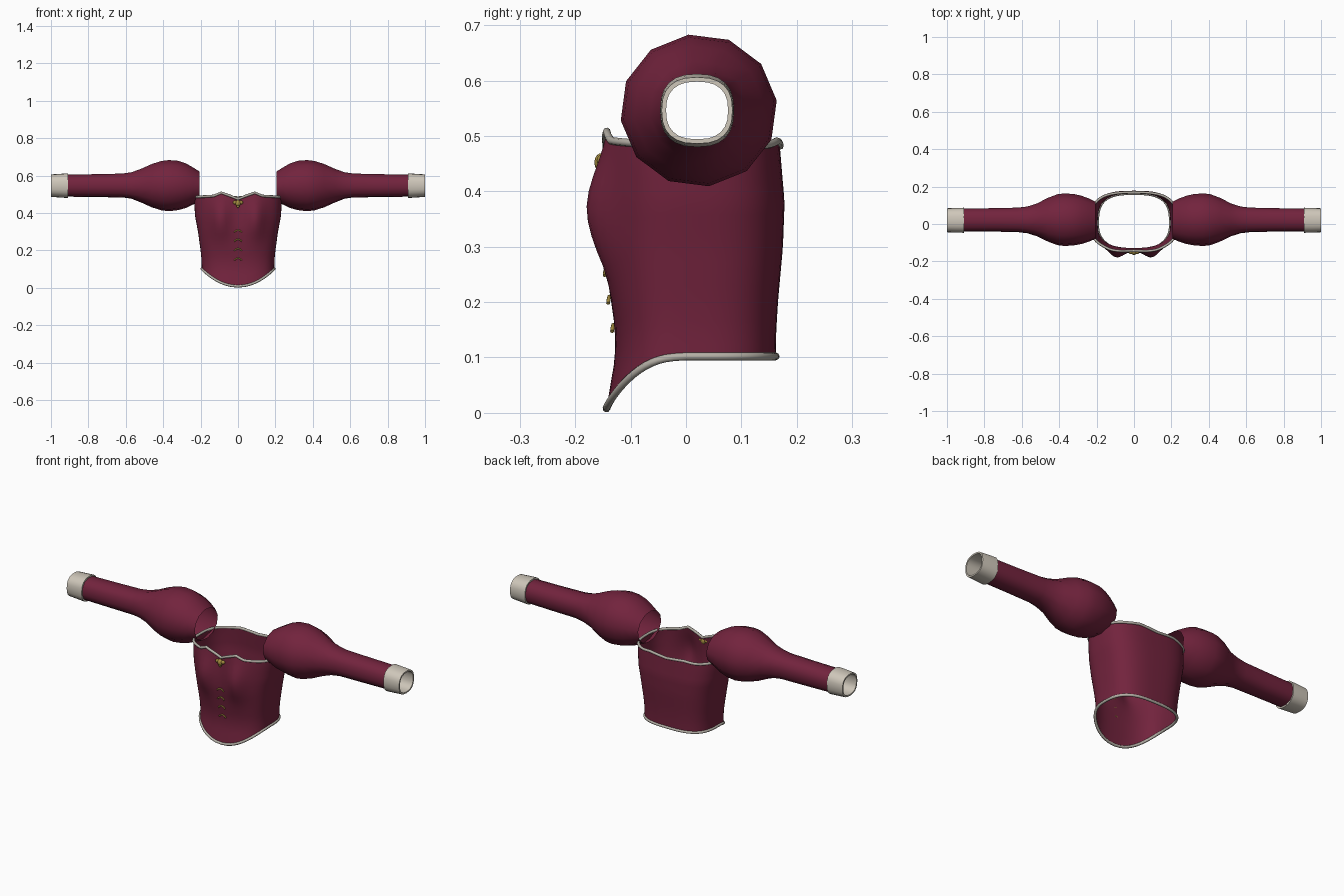
import bpy, bmesh, math
from mathutils import Vector

if "Cube" in bpy.data.objects:
    bpy.data.objects.remove(bpy.data.objects["Cube"])


def material(name, r, g, b):
    m = bpy.data.materials.new(name)
    m.use_nodes = True
    m.diffuse_color = (r, g, b, 1)
    bsdf = m.node_tree.nodes["Principled BSDF"]
    bsdf.inputs["Base Color"].default_value = (r, g, b, 1)
    bsdf.inputs["Roughness"].default_value = 0.7
    return m


CLOTH = material("burgundy cloth", 0.17, 0.017, 0.047)
IVORY = material("ivory cuff", 0.62, 0.57, 0.49)
SILVER = material("pale trim", 0.46, 0.43, 0.38)
GOLD = material("gold", 0.37, 0.26, 0.05)


def interp(table, t):
    """Linear lookup of the columns after the first in a small table."""
    if t <= table[0][0]:
        return table[0][1:]
    for a, b in zip(table, table[1:]):
        if t <= b[0]:
            k = (t - a[0]) / (b[0] - a[0])
            return tuple(p + (q - p) * k for p, q in zip(a[1:], b[1:]))
    return table[-1][1:]


def signed_pow(v, p):
    return math.copysign(abs(v) ** p, v)


def loft(name, rings, mat, angle, wrap=False):
    """Skin a list of closed rings of equal length."""
    n = len(rings[0])
    bm = bmesh.new()
    rows = [[bm.verts.new(p) for p in ring] for ring in rings]
    pairs = list(zip(rows, rows[1:] + rows[:1])) if wrap else list(zip(rows, rows[1:]))
    for a, b in pairs:
        for i in range(n):
            j = (i + 1) % n
            bm.faces.new((a[i], a[j], b[j], b[i]))
    bmesh.ops.recalc_face_normals(bm, faces=bm.faces)
    return finish(name, bm, mat, angle)


def finish(name, bm, mat, angle):
    mesh = bpy.data.meshes.new(name)
    bm.to_mesh(mesh)
    bm.free()
    mesh.materials.append(mat)
    mesh.shade_smooth()
    mesh.set_sharp_from_angle(angle=math.radians(angle))
    ob = bpy.data.objects.new(name, mesh)
    bpy.context.collection.objects.link(ob)
    return ob


def tube(name, points, radius, mat, closed=False):
    cu = bpy.data.curves.new(name, "CURVE")
    cu.dimensions = "3D"
    cu.bevel_depth = radius
    cu.bevel_resolution = 2
    cu.use_fill_caps = True
    sp = cu.splines.new("POLY")
    sp.points.add(len(points) - 1)
    for p, co in zip(sp.points, points):
        p.co = (*co, 1)
    sp.use_cyclic_u = closed
    cu.materials.append(mat)
    ob = bpy.data.objects.new(name, cu)
    bpy.context.collection.objects.link(ob)
    return ob


# Bodice: height, half width, front depth, back depth
BODY = [(0.0, 0.197, 0.145, 0.162), (0.1, 0.194, 0.128, 0.162), (0.15, 0.195, 0.128, 0.163),
        (0.2, 0.2, 0.135, 0.166), (0.3, 0.214, 0.147, 0.175), (0.38, 0.229, 0.146, 0.178),
        (0.45, 0.234, 0.144, 0.172), (0.5, 0.232, 0.142, 0.168)]
RIM_FRONT = [(0.0, 0.474), (0.03, 0.487), (0.09, 0.508), (0.13, 0.491), (0.235, 0.485)]
RIM_BACK = [(0.0, 0.482), (0.1, 0.491), (0.16, 0.484), (0.235, 0.485)]


def body_point(ang, z):
    w, front, back = interp(BODY, z)
    c, s = math.cos(ang), math.sin(ang)
    n = 2.6 if s < 0 else 3.0
    x = w * signed_pow(c, 2 / n)
    y = (front if s < 0 else back) * signed_pow(s, 2 / n)
    if s < 0:  # bust fullness on either side of the centre
        y -= 0.039 * math.exp(-((abs(x) - 0.095) / 0.05) ** 2 - ((z - 0.37) / 0.1) ** 2)
    return Vector((x, y, z))


def rim_z(ang):
    x = abs(body_point(ang, 0.48).x)
    return interp(RIM_FRONT if math.sin(ang) < 0 else RIM_BACK, x)[0]


def hem_z(ang):
    if math.sin(ang) >= 0:
        return 0.102
    x = body_point(ang, 0.06).x
    return 0.102 - 0.094 * max(0, 1 - (x / 0.196) ** 2)


SIDES, ROWS = 64, 18
angles = [math.tau * i / SIDES for i in range(SIDES)]
rings = []
for r in range(ROWS + 1):
    t = r / ROWS
    rings.append([body_point(a, hem_z(a) * (1 - t) + rim_z(a) * t) for a in angles])
loft("bodice", rings, CLOTH, 50)
tube("hem_trim", rings[0], 0.007, SILVER, True)
tube("neckline_trim", rings[-1], 0.007, SILVER, True)

# Sleeves: distance out, half depth, half height, centre y, centre z
SLEEVE = [(0.205, 0.1, 0.082, 0.02, 0.54), (0.24, 0.116, 0.1, 0.021, 0.544),
          (0.28, 0.13, 0.121, 0.022, 0.546), (0.32, 0.138, 0.133, 0.023, 0.547),
          (0.37, 0.142, 0.138, 0.023, 0.546), (0.41, 0.137, 0.133, 0.023, 0.546),
          (0.46, 0.118, 0.117, 0.023, 0.546), (0.52, 0.088, 0.09, 0.022, 0.546),
          (0.57, 0.072, 0.071, 0.022, 0.547), (0.62, 0.066, 0.064, 0.022, 0.547),
          (0.75, 0.063, 0.062, 0.022, 0.546), (0.92, 0.062, 0.059, 0.021, 0.546)]
# Cuff outer wall, then back along the inner wall
CUFF = [(0.908, 0.067, 0.066, 0.02, 0.546), (0.955, 0.066, 0.063, 0.02, 0.546),
        (1.0, 0.064, 0.06, 0.02, 0.546), (1.0, 0.056, 0.052, 0.02, 0.546),
        (0.908, 0.058, 0.055, 0.02, 0.546)]


def oval(x, hy, hz, cy, cz, n, sides, turn):
    out = []
    for i in range(sides):
        a = math.tau * (i + turn) / sides
        out.append((x, cy + hy * signed_pow(math.cos(a), 2 / n),
                    cz + hz * signed_pow(math.sin(a), 2 / n)))
    return out


for label, side in (("left", 1), ("right", -1)):
    arm = [oval(side * x, hy, hz, cy, cz, 2.0 if x < 0.55 else 2.4, 12, 0.25)
           for x, hy, hz, cy, cz in SLEEVE]
    loft(label + "_sleeve", arm, CLOTH, 38)
    cuff = [oval(side * x, hy, hz, cy, cz, 2.5, 24, 0) for x, hy, hz, cy, cz in CUFF]
    loft(label + "_cuff", cuff, IVORY, 40, wrap=True)

# Front lacing: four small arched clasps
FRONT = -math.pi / 2
for k, z in enumerate((0.303, 0.254, 0.204, 0.153)):
    pts = []
    for x, dz in ((-0.02, -0.006), (-0.012, 0.001), (0, 0.006), (0.012, 0.001), (0.02, -0.006)):
        y = body_point(FRONT, z).y - 0.003 - abs(x) * 0.1
        pts.append((x, y, z + dz))
    tube("lacing_clasp_%d" % (k + 1), pts, 0.0035, GOLD)

# Brooch: a domed centre with two lobes and a drop
LOBES = [(0, 0.452, 0.015, 0.013, 0.017), (-0.016, 0.456, 0.012, 0.009, 0.01),
         (0.016, 0.456, 0.012, 0.009, 0.01), (0, 0.436, 0.008, 0.008, 0.009)]
bm = bmesh.new()
for x, z, sx, sy, sz in LOBES:
    made = bmesh.ops.create_uvsphere(bm, u_segments=12, v_segments=8, radius=1)["verts"]
    y = body_point(FRONT, z).y - 0.008
    for v in made:
        v.co = Vector((x + v.co.x * sx, y + v.co.y * sy, z + v.co.z * sz))
finish("brooch", bm, GOLD, 40)
